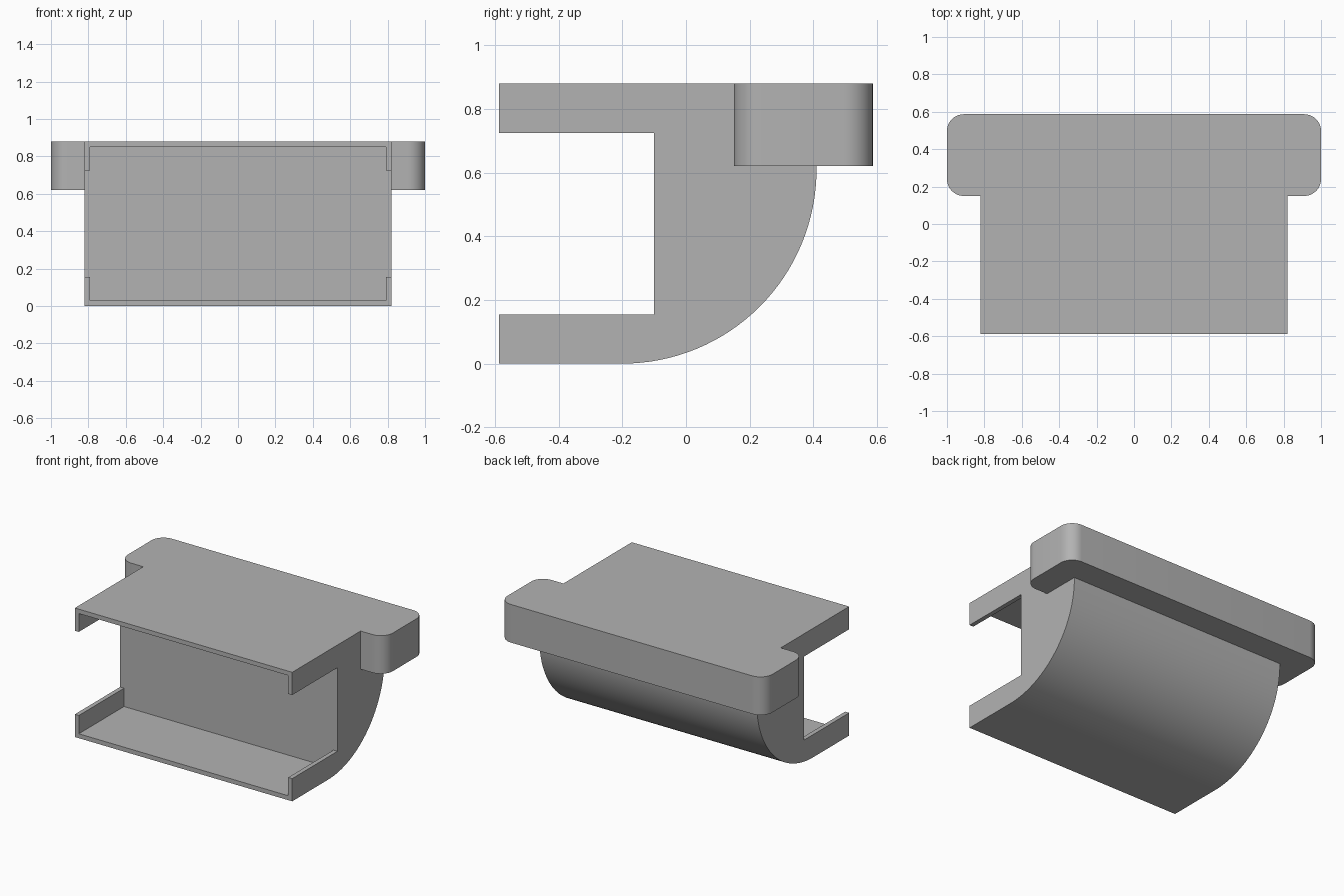
import bpy
import bmesh
import math
from mathutils import Vector

cube = bpy.data.objects.get("Cube")
if cube:
    bpy.data.objects.remove(cube, do_unlink=True)

grey = bpy.data.materials.new("plain_grey")
grey.use_nodes = True
colour = (0.45, 0.45, 0.45, 1)
grey.diffuse_color = colour
grey.node_tree.nodes["Principled BSDF"].inputs["Base Color"].default_value = colour

HALF_W, WALL = 0.82, 0.03
TOP, FRONT, BACK = 0.88, -0.587, 0.587
LIP, WEB_Y = 0.155, -0.1
FLANGE_Z, FLANGE_Y = 0.62, 0.15


def arc(cx, cy, radius, start, end, steps):
    """Points along a circular arc, angles in degrees."""
    angles = [math.radians(start + (end - start) * i / steps) for i in range(steps + 1)]
    return [(cx + radius * math.cos(a), cy + radius * math.sin(a)) for a in angles]


def prism(name, outline, place, depth):
    """Extrude a closed 2D outline, placed in space, along depth."""
    bm = bmesh.new()
    face = bm.faces.new([bm.verts.new(place(a, b)) for a, b in outline])
    new = bmesh.ops.extrude_face_region(bm, geom=[face])["geom"]
    verts = [g for g in new if isinstance(g, bmesh.types.BMVert)]
    bmesh.ops.translate(bm, verts=verts, vec=Vector(depth))
    bmesh.ops.recalc_face_normals(bm, faces=bm.faces[:])
    mesh = bpy.data.meshes.new(name)
    bm.to_mesh(mesh)
    bm.free()
    mesh.materials.append(grey)
    obj = bpy.data.objects.new(name, mesh)
    bpy.context.collection.objects.link(obj)
    return obj


def combine(target, tool, operation):
    """Apply a boolean and discard the tool."""
    mod = target.modifiers.new(operation.lower(), "BOOLEAN")
    mod.operation, mod.object, mod.solver = operation, tool, "EXACT"
    bpy.context.view_layer.objects.active = target
    bpy.ops.object.modifier_apply(modifier=mod.name)
    bpy.data.objects.remove(tool, do_unlink=True)


# Body: side profile with a quarter-round underside
R = 0.61
profile = [(FRONT, TOP), (FRONT, 0)] + arc(-0.2, R, R, -90, 0, 32) + [(R - 0.2, TOP)]
body = prism("bracket_body", profile, lambda y, z: (-HALF_W, y, z), (2 * HALF_W, 0, 0))

# Front opening: pocket between the lips, open through both sides
inner, outer = HALF_W - WALL, 1.2
right_half = [(inner, WALL), (inner, LIP), (outer, LIP),
              (outer, TOP - LIP), (inner, TOP - LIP), (inner, TOP - WALL)]
cross = right_half + [(-x, z) for x, z in reversed(right_half)]
opening = prism("opening_cutter", cross, lambda x, z: (x, -1, z), (0, WEB_Y + 1, 0))
opening.hide_render = True
combine(body, opening, "DIFFERENCE")

# Rear flange: rounded bar wider than the body
r = 0.09
corners = [(1, BACK, 0), (-1, BACK, 90), (-1, FLANGE_Y, 180), (1, FLANGE_Y, 270)]
bar = []
for x, y, start in corners:
    cx = x - math.copysign(r, x)
    cy = y - r if y == BACK else y + r
    bar += arc(cx, cy, r, start, start + 90, 10)
flange = prism("rear_flange", bar, lambda x, y: (x, y, FLANGE_Z), (0, 0, TOP - FLANGE_Z))
combine(body, flange, "UNION")

# Merge coplanar faces, then smooth only the rounded surfaces
bm = bmesh.new()
bm.from_mesh(body.data)
bmesh.ops.remove_doubles(bm, verts=bm.verts[:], dist=0.0001)
bmesh.ops.dissolve_limit(bm, angle_limit=math.radians(0.5),
                         verts=bm.verts[:], edges=bm.edges[:])
bm.to_mesh(body.data)
bm.free()
bpy.ops.object.select_all(action="DESELECT")
body.select_set(True)
bpy.context.view_layer.objects.active = body
bpy.ops.object.shade_smooth_by_angle(angle=math.radians(30))
